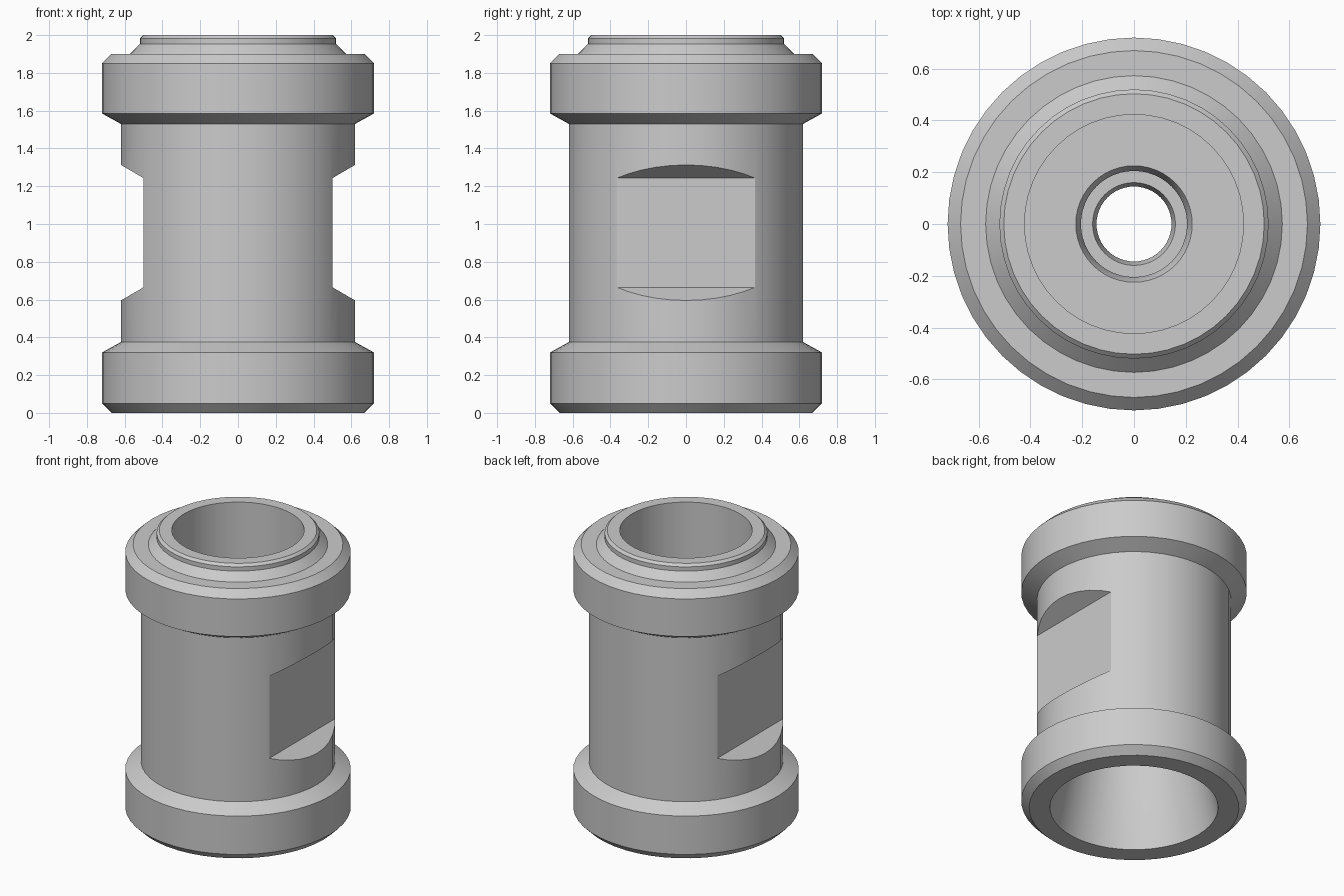
import bpy
import bmesh
from math import cos, sin, tau, radians

if "Cube" in bpy.data.objects:
    bpy.data.objects.remove(bpy.data.objects["Cube"], do_unlink=True)

SEGMENTS = 48

# Single bare metal colour
steel = bpy.data.materials.new("grey steel")
steel.use_nodes = True
colour = (0.6, 0.6, 0.6, 1)
steel.diffuse_color = colour
steel.node_tree.nodes["Principled BSDF"].inputs["Base Color"].default_value = colour


def add_object(name, bm):
    bmesh.ops.recalc_face_normals(bm, faces=bm.faces)
    mesh = bpy.data.meshes.new(name)
    bm.to_mesh(mesh)
    bm.free()
    mesh.materials.append(steel)
    obj = bpy.data.objects.new(name, mesh)
    bpy.context.collection.objects.link(obj)
    return obj


def lathe(name, profile):
    """Turn a closed (radius, height) profile around the z axis."""
    bm = bmesh.new()
    rings = []
    for i in range(SEGMENTS):
        a = tau * i / SEGMENTS
        rings.append([bm.verts.new((r * cos(a), r * sin(a), z)) for r, z in profile])
    for i, ring in enumerate(rings):
        following = rings[(i + 1) % SEGMENTS]
        for j in range(len(profile)):
            k = (j + 1) % len(profile)
            bm.faces.new((ring[j], following[j], following[k], ring[k]))
    return add_object(name, bm)


def prism(name, outline, half_depth):
    """Extrude an (x, z) outline along y."""
    bm = bmesh.new()
    face = bm.faces.new([bm.verts.new((x, -half_depth, z)) for x, z in outline])
    side = bmesh.ops.extrude_face_region(bm, geom=[face])["geom"]
    moved = [v for v in side if isinstance(v, bmesh.types.BMVert)]
    bmesh.ops.translate(bm, verts=moved, vec=(0, 2 * half_depth, 0))
    return add_object(name, bm)


# Outside: collars, waist and stepped neck
outer = [(0.67, 0), (0.72, 0.05), (0.72, 0.32), (0.62, 0.375),
         (0.62, 1.53), (0.72, 1.585), (0.72, 1.85), (0.67, 1.9),
         (0.573, 1.9), (0.52, 1.953), (0.52, 1.983), (0.503, 2)]
# Inside: top socket, stepped bore and tapered bottom socket
inner = [(0.423, 2), (0.423, 1.35), (0.225, 1.35), (0.205, 1.3),
         (0.205, 1.05), (0.16, 1.05), (0.145, 1.0), (0.145, 0.65),
         (0.41, 0.65), (0.41, 0.6), (0.537, 0)]
body = lathe("valve_body", outer + inner)

# Wrench flats on both sides, with sloping ends
for side in (1, -1):
    outline = [(side * x, z) for x, z in
               [(0.5, 0.665), (0.5, 1.243), (0.672, 1.343), (0.672, 0.565)]]
    cutter = prism("flat_cutter", outline, 0.6)
    cut = body.modifiers.new("wrench_flat", 'BOOLEAN')
    cut.operation = 'DIFFERENCE'
    cut.solver = 'EXACT'
    cut.object = cutter
    bpy.context.view_layer.objects.active = body
    bpy.ops.object.modifier_apply(modifier=cut.name)
    bpy.data.objects.remove(cutter, do_unlink=True)

bpy.ops.object.select_all(action='DESELECT')
body.select_set(True)
bpy.context.view_layer.objects.active = body
bpy.ops.object.shade_smooth_by_angle(angle=radians(25))
